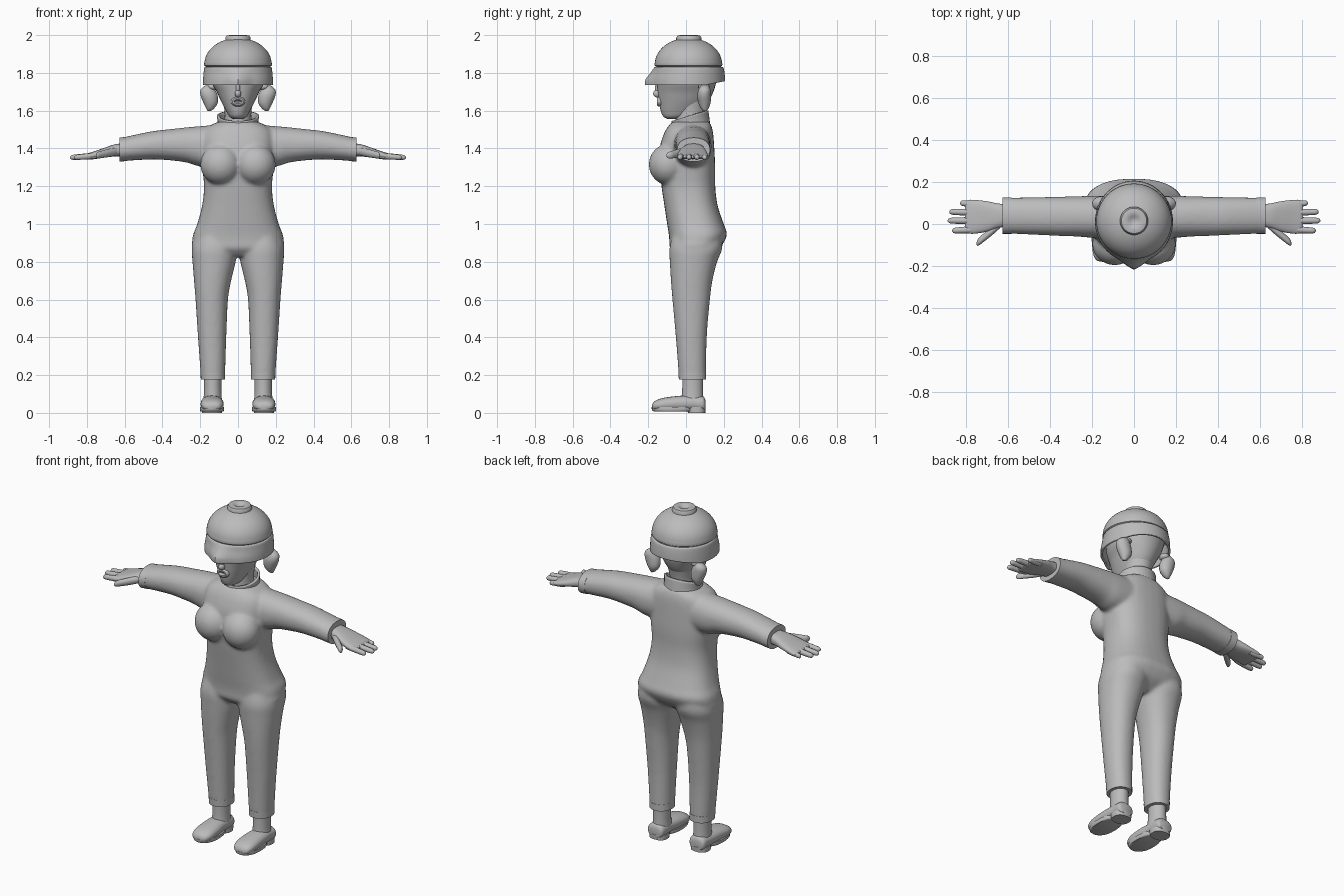
import bpy, bmesh, math
from mathutils import Vector

grey = bpy.data.materials.new("plain_grey")
grey.diffuse_color = (0.5, 0.5, 0.5, 1)


def finish(name, bm):
    bmesh.ops.recalc_face_normals(bm, faces=bm.faces)
    me = bpy.data.meshes.new(name)
    bm.to_mesh(me)
    bm.free()
    me.materials.append(grey)
    ob = bpy.data.objects.new(name, me)
    bpy.context.collection.objects.link(ob)
    bpy.ops.object.select_all(action='DESELECT')
    bpy.context.view_layer.objects.active = ob
    ob.select_set(True)
    bpy.ops.object.shade_smooth_by_angle(angle=math.radians(40))
    return ob


def smooth_rows(rows, steps):
    """Catmull-Rom interpolation through the section rows."""
    out = []
    for i in range(len(rows) - 1):
        p = [rows[max(i - 1, 0)], rows[i], rows[i + 1], rows[min(i + 2, len(rows) - 1)]]
        for k in range(steps):
            t = k / steps
            out.append([0.5 * (2 * b + (c - a) * t + (2 * a - 5 * b + 4 * c - d) * t * t
                               + (3 * b - a - 3 * c + d) * t ** 3) for a, b, c, d in zip(*p)])
    return out + [list(rows[-1])]


def loft(bm, axis, rows, side=1, n=2.0, seg=32, steps=4, cap=True, warp=None):
    """Rows hold (position, min, max, min, max) across the two other axes."""
    rings = []
    for t, a0, a1, b0, b1 in smooth_rows(rows, steps):
        ring = []
        for i in range(seg):
            c, s = math.cos(math.tau * i / seg), math.sin(math.tau * i / seg)
            a = (a0 + a1) / 2 + (a1 - a0) / 2 * math.copysign(abs(c) ** (2 / n), c)
            b = (b0 + b1) / 2 + (b1 - b0) / 2 * math.copysign(abs(s) ** (2 / n), s)
            co = {'x': (t, a, b), 'y': (a, t, b), 'z': (a, b, t)}[axis]
            if warp:
                co = warp(*co)
            ring.append(bm.verts.new((co[0] * side, co[1], co[2])))
        rings.append(ring)
    for r, q in zip(rings, rings[1:]):
        for i in range(seg):
            j = (i + 1) % seg
            bm.faces.new((r[i], r[j], q[j], q[i]))
    if cap:
        bm.faces.new(rings[0])
        bm.faces.new(rings[-1])


def part(name, *args, **kw):
    bm = bmesh.new()
    loft(bm, *args, **kw)
    return finish(name, bm)


def ball(bm, centre, radii):
    new = bmesh.ops.create_uvsphere(bm, u_segments=32, v_segments=20, radius=1)['verts']
    for v in new:
        v.co = Vector(centre) + Vector([v.co[i] * radii[i] for i in range(3)])


def spin(name, profile, centre_y, seg=48):
    """Turned part from (radius, height) points."""
    bm = bmesh.new()
    vs = [bm.verts.new((r, 0, z)) for r, z in profile]
    es = [bm.edges.new(e) for e in zip(vs, vs[1:])]
    bmesh.ops.spin(bm, geom=vs + es, cent=(0, 0, 0), axis=(0, 0, 1), angle=math.tau, steps=seg)
    bmesh.ops.remove_doubles(bm, verts=bm.verts, dist=1e-4)
    bmesh.ops.translate(bm, verts=bm.verts, vec=(0, centre_y, 0))
    return finish(name, bm)


# Suit: torso, bust, legs and sleeves fused into one soft skin
suit = bmesh.new()
loft(suit, 'z', [(.83, -.1, .1, -.05, .12), (.87, -.235, .235, -.085, .175), (.91, -.242, .242, -.088, .204),
                 (.95, -.236, .236, -.092, .217), (1.0, -.216, .216, -.1, .2), (1.1, -.19, .19, -.115, .167),
                 (1.2, -.18, .18, -.13, .155), (1.3, -.19, .19, -.14, .155), (1.4, -.195, .195, -.14, .15),
                 (1.47, -.19, .19, -.12, .145), (1.51, -.165, .165, -.1, .138), (1.54, -.11, .11, -.075, .126)], n=2.5)
for s in (1, -1):
    ball(suit, (.092 * s, -.095, 1.315), (.108, .102, .108))
    loft(suit, 'z', [(.18, .069, .196, -.037, .106), (.4, .062, .212, -.054, .11), (.6, .053, .225, -.072, .127),
                     (.7, .036, .233, -.08, .14), (.8, .012, .241, -.086, .165), (.87, .003, .244, -.088, .192),
                     (.95, .02, .22, -.07, .19)], side=s, n=2.2)
    loft(suit, 'x', [(.05, -.06, .13, 1.3, 1.53), (.2, -.065, .135, 1.305, 1.518), (.27, -.06, .132, 1.325, 1.512),
                     (.36, -.057, .13, 1.337, 1.502), (.46, -.052, .128, 1.342, 1.49), (.625, -.045, .125, 1.332, 1.455)],
         side=s, n=2.2)
suit = finish("suit", suit)
mod = suit.modifiers.new("fuse", 'REMESH')
mod.mode, mod.voxel_size, mod.use_smooth_shade = 'VOXEL', 0.01, True
mod = suit.modifiers.new("soften", 'SMOOTH')
mod.factor, mod.iterations = 0.5, 8

# Stand-up collar, lower at the front
collar = part("collar", 'z', [(1.49, -.125, .125, -.085, .131), (1.53, -.108, .108, -.078, .126),
                              (1.575, -.112, .112, -.076, .118)], cap=False,
              warp=lambda x, y, z: (x, y, z + (z - 1.49) / .085 * (.29 * (y - .02) - .002)))
mod = collar.modifiers.new("thickness", 'SOLIDIFY')
mod.thickness, mod.offset = 0.012, -1

# Head and neck
part("neck", 'z', [(1.48, -.08, .08, -.055, .105), (1.58, -.07, .07, -.055, .102), (1.68, -.085, .085, -.05, .125)])
part("head", 'z', [(1.557, -.025, .025, -.1, -.03), (1.57, -.046, .046, -.121, .02), (1.6, -.064, .064, -.134, .07),
                   (1.65, -.09, .09, -.143, .118), (1.7, -.113, .113, -.15, .145), (1.75, -.14, .14, -.155, .16),
                   (1.83, -.16, .16, -.155, .18)], n=2.1)
nose = bmesh.new()
ball(nose, (0, -.152, 1.69), (.017, .022, .02))
ball(nose, (0, -.146, 1.72), (.012, .018, .04))
finish("nose", nose)

# Lips: flattened ring around a small mouth
lips = bmesh.new()
rings = []
for i in range(32):
    u = math.tau * i / 32
    rings.append([lips.verts.new(((.026 + .012 * math.cos(v)) * math.cos(u), -.14 - .014 * math.sin(v),
                                  1.648 + (.015 + .012 * math.cos(v)) * math.sin(u)))
                  for v in (math.tau * k / 10 for k in range(10))])
for i in range(32):
    r, q = rings[i], rings[(i + 1) % 32]
    for k in range(10):
        lips.faces.new((r[k], r[(k + 1) % 10], q[(k + 1) % 10], q[k]))
finish("lips", lips)

# Helmet dome with a dimpled button on top
dome = [(.166, 1.83), (.178, 1.838), (.18, 1.845)]
dome += [(.178 * math.cos(a), 1.847 + .138 * math.sin(a)) for a in (math.radians(d) for d in range(4, 91, 6))]
spin("helmet_dome", dome + [(0, 1.985)], .013)
spin("helmet_button", [(.066, 1.965), (.067, 1.986), (.06, 1.997), (.045, 2.0), (.028, 1.998), (.018, 1.99), (0, 1.986)], .015)
spin("helmet_groove", [(.17, 1.81), (.17, 1.845)], .015)


# Visor band with a pointed front, raised slightly at the back
def visor_shape(x, y, z):
    drop = min(1, (1.832 - z) / .07)
    peak = max(0, 1 - abs(x) / .075) if y < 0 else 0
    lift = .02 * max(0, (y - .1) / .1) * (1.832 - z) / .097
    return x, y - .034 * drop * peak, z + lift


visor = part("visor_band", 'z', [(1.832, -.168, .168, -.158, .188), (1.828, -.178, .178, -.166, .198),
                                 (1.8, -.182, .182, -.172, .203), (1.765, -.185, .185, -.182, .206),
                                 (1.735, -.186, .186, -.184, .207)], cap=False, seg=64, warp=visor_shape)
mod = visor.modifiers.new("thickness", 'SOLIDIFY')
mod.thickness, mod.offset = 0.012, -1

for s, tag in ((1, "left"), (-1, "right")):
    # Pigtail and its tie
    part(tag + "_pigtail", 'z', [(1.597, .148, .16, .095, .107), (1.61, .128, .168, .08, .118), (1.64, .108, .182, .066, .13),
                                 (1.68, .108, .198, .06, .132), (1.71, .12, .198, .066, .13), (1.73, .128, .178, .078, .12),
                                 (1.738, .14, .16, .09, .11)], side=s, seg=20)
    tie = bmesh.new()
    ball(tie, (.135 * s, .095, 1.727), (.028, .03, .02))
    finish(tag + "_hair_tie", tie)

    # Crisp cuffs over the sleeve and trouser ends
    part(tag + "_sleeve_cuff", 'x', [(.585, -.047, .127, 1.334, 1.462), (.628, -.047, .127, 1.33, 1.457)], side=s, n=2.2)
    part(tag + "_trouser_cuff", 'z', [(.176, .068, .197, -.038, .107), (.215, .068, .198, -.04, .107)], side=s, n=2.2)

    # Hand: palm, four fingers and thumb
    part(tag + "_palm", 'x', [(.58, -.005, .09, 1.358, 1.43), (.65, -.02, .098, 1.358, 1.422), (.7, -.036, .108, 1.352, 1.406),
                              (.76, -.046, .115, 1.345, 1.385), (.795, -.044, .114, 1.343, 1.374),
                              (.807, -.03, .1, 1.35, 1.366)], side=s, n=2.6)
    digits = [("little_finger", .74, .83, .092, .1, 1.36, 1.352, .014), ("ring_finger", .74, .882, .055, .058, 1.362, 1.352, .015),
              ("middle_finger", .74, .89, .016, .016, 1.362, 1.352, .015), ("index_finger", .74, .868, -.025, -.032, 1.362, 1.352, .015),
              ("thumb", .64, .752, .0, -.094, 1.385, 1.362, .02)]
    for name, x0, x1, y0, y1, z0, z1, r in digits:
        rows = []
        for t, k in ((0, 1), (.35, 1.1), (.7, 1), (.9, .9), (.97, .6), (1, .15)):
            y, z, w = y0 + (y1 - y0) * t, z0 + (z1 - z0) * t, r * k
            rows.append((x0 + (x1 - x0) * t, y - w, y + w, z - w, z + w))
        part(tag + "_" + name, 'x', rows, side=s, seg=14, steps=3)

    # Ankle and shoe
    part(tag + "_ankle", 'z', [(.05, .084, .184, -.025, .094), (.12, .088, .18, -.02, .09), (.23, .088, .18, -.02, .09)], side=s)
    part(tag + "_shoe", 'y', [(-.18, .115, .16, .022, .042), (-.168, .092, .184, .014, .06), (-.13, .077, .197, .01, .077),
                              (-.06, .077, .197, .01, .088), (0, .083, .194, .01, .092), (.05, .084, .19, .01, .092),
                              (.09, .088, .188, .008, .088), (.102, .1, .175, .012, .07)], side=s, n=2.3)
    part(tag + "_sole", 'z', [(.008, .078, .198, -.172, .03), (.014, .074, .202, -.18, .04), (.03, .074, .202, -.182, .04)],
         side=s, n=2.3, steps=2)
    part(tag + "_heel", 'z', [(0, .084, .19, .01, .102), (.03, .083, .191, .005, .104)], side=s, n=2.5, steps=2)
